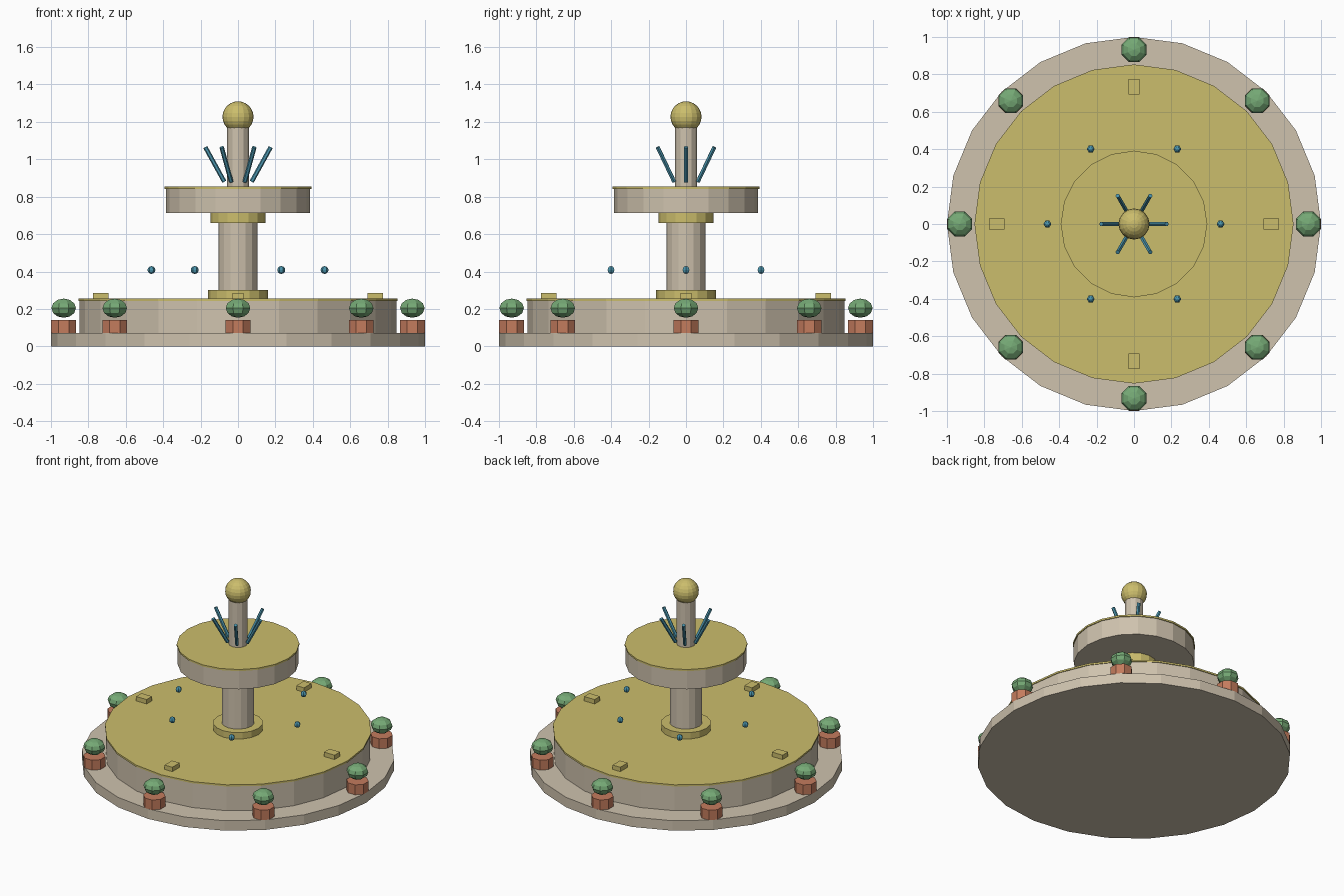
import bpy
from math import radians, cos, sin, tau
from mathutils import Vector

cube = bpy.data.objects.get("Cube")
if cube:
    bpy.data.objects.remove(cube, do_unlink=True)


def material(name, color):
    m = bpy.data.materials.new(name)
    m.use_nodes = True
    m.diffuse_color = (*color, 1)
    m.node_tree.nodes["Principled BSDF"].inputs["Base Color"].default_value = (*color, 1)
    return m


STONE = material("pale stone", (0.62, 0.54, 0.42))
GOLD = material("gold", (0.60, 0.51, 0.15))
LEAF = material("leaf green", (0.18, 0.40, 0.18))
CLAY = material("terracotta", (0.55, 0.20, 0.11))
WATER = material("water blue", (0.07, 0.30, 0.42))


def finish(name, mat):
    ob = bpy.context.object
    ob.name = name
    ob.data.materials.append(mat)
    return ob


def drum(name, mat, radius, z0, z1, sides, x=0, y=0, turn=0):
    bpy.ops.mesh.primitive_cylinder_add(
        vertices=sides, radius=radius, depth=z1 - z0,
        location=(x, y, (z0 + z1) / 2), rotation=(0, 0, turn))
    return finish(name, mat)


def ball(name, mat, radius, loc, segments, rings, squash=1, turn=0):
    bpy.ops.mesh.primitive_uv_sphere_add(
        segments=segments, ring_count=rings, radius=radius,
        location=loc, rotation=(0, 0, turn))
    bpy.context.object.scale.z = squash
    return finish(name, mat)


def ring(count):
    for i in range(count):
        a = tau * i / count
        yield i + 1, a, cos(a), sin(a)


# Base step and lower pool
drum("base_step", STONE, 1.0, 0, 0.07, 24)
drum("pool_wall", STONE, 0.848, 0.07, 0.243, 24)
drum("pool_top", GOLD, 0.853, 0.243, 0.255, 24)

# Central column with collars
drum("column_foot", GOLD, 0.16, 0.255, 0.30, 16)
drum("column", STONE, 0.105, 0.30, 0.66, 16)
drum("column_collar", GOLD, 0.147, 0.66, 0.715, 16)

# Upper bowl, post and finial
drum("bowl", STONE, 0.386, 0.712, 0.842, 20)
drum("bowl_top", GOLD, 0.392, 0.842, 0.854, 20)
drum("finial_post", STONE, 0.06, 0.854, 1.17, 12)
ball("finial_ball", GOLD, 0.083, (0, 0, 1.227), 16, 12)

# Leaning water jets and droplets
for n, a, c, s in ring(6):
    low = Vector((0.073 * c, 0.073 * s, 0.88))
    high = Vector((0.175 * c, 0.175 * s, 1.065))
    axis = high - low
    bpy.ops.mesh.primitive_cylinder_add(
        vertices=6, radius=0.012, depth=axis.length, location=(low + high) / 2,
        rotation=axis.to_track_quat("Z", "Y").to_euler())
    finish(f"water_jet_{n}", WATER)
    ball(f"droplet_{n}", WATER, 0.021, (0.463 * c, 0.463 * s, 0.408), 6, 6, turn=radians(30))

# Gold blocks on the pool top
for n, a, c, s in ring(4):
    bpy.ops.mesh.primitive_cube_add(
        size=1, location=(0.733 * c, 0.733 * s, 0.268), rotation=(0, 0, a))
    bpy.context.object.scale = (0.082, 0.06, 0.036)
    finish(f"pool_block_{n}", GOLD)

# Potted shrubs around the step
for n, a, c, s in ring(8):
    x, y = 0.932 * c, 0.932 * s
    drum(f"pot_{n}", CLAY, 0.072, 0.07, 0.14, 8, x, y, radians(22.5))
    ball(f"shrub_{n}", LEAF, 0.071, (x, y, 0.204), 8, 6, 0.72, radians(22.5))
